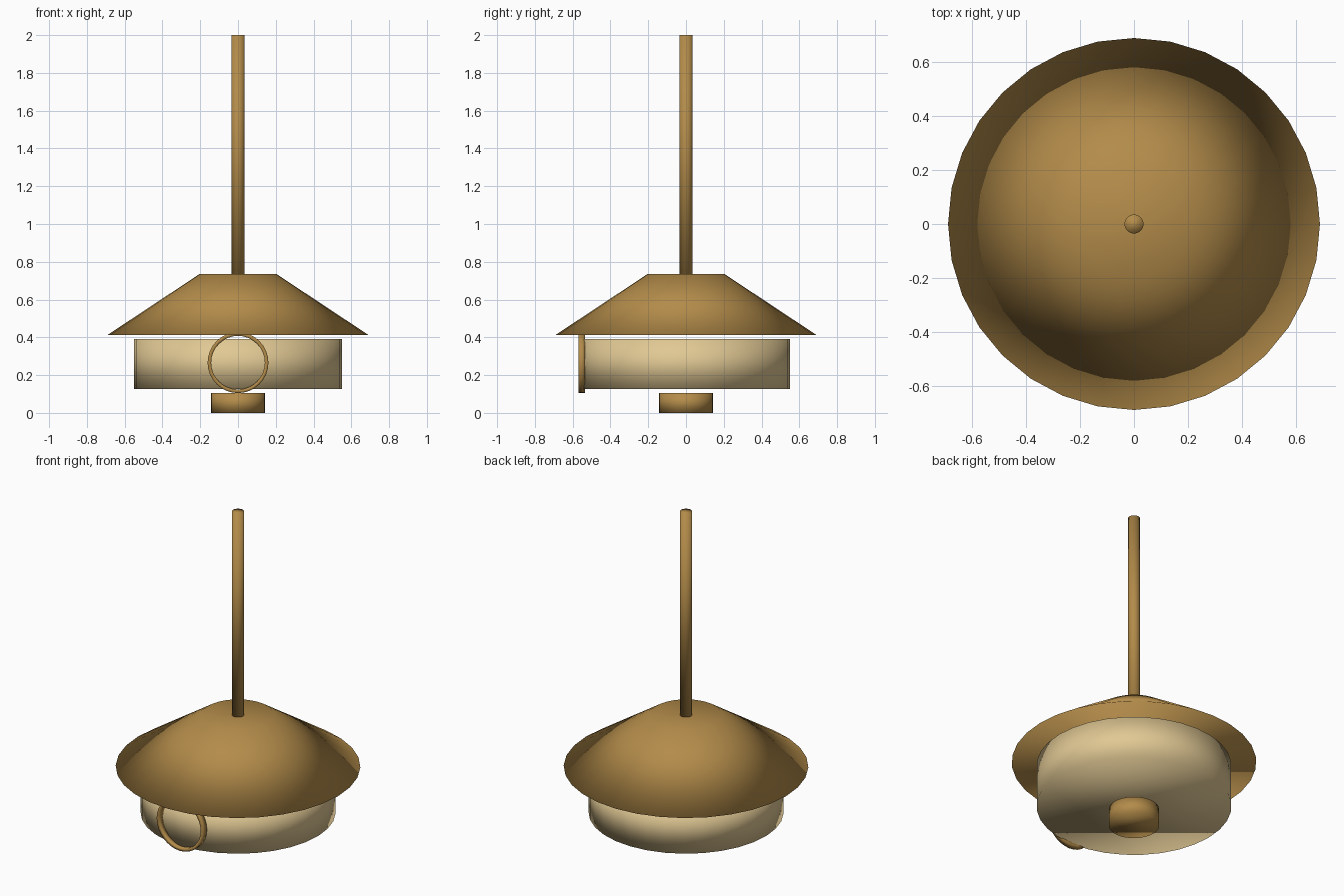
import bpy, bmesh, math
from mathutils import Matrix

if "Cube" in bpy.data.objects:
    bpy.data.objects.remove(bpy.data.objects["Cube"])

SIDES = 32


def material(name, rgb):
    m = bpy.data.materials.new(name)
    m.diffuse_color = (*rgb, 1.0)
    m.use_nodes = True
    m.node_tree.nodes["Principled BSDF"].inputs["Base Color"].default_value = m.diffuse_color
    return m


brass = material("brass", (0.45, 0.26, 0.068))
cream = material("cream_glass", (0.75, 0.58, 0.295))


def finish(bm, name, mat):
    bmesh.ops.recalc_face_normals(bm, faces=bm.faces)
    for f in bm.faces:
        f.smooth = True
    me = bpy.data.meshes.new(name)
    bm.to_mesh(me)
    bm.free()
    me.materials.append(mat)
    ob = bpy.data.objects.new(name, me)
    bpy.context.collection.objects.link(ob)
    return ob


def frustum(name, r_low, r_high, z0, z1, mat):
    """Closed upright cylinder or cone slice, smooth all over."""
    bm = bmesh.new()
    bmesh.ops.create_cone(bm, cap_ends=True, cap_tris=False, segments=SIDES,
                          radius1=r_low, radius2=r_high, depth=z1 - z0,
                          matrix=Matrix.Translation((0, 0, (z0 + z1) / 2)))
    return finish(bm, name, mat)


def band(name, r_out, r_in, y0, y1, zc, mat):
    """Open ring with a rectangular section, facing the front."""
    bm = bmesh.new()
    section = [(r_out, y0), (r_out, y1), (r_in, y1), (r_in, y0)]
    loops = []
    for i in range(SIDES):
        a = 2 * math.pi * i / SIDES
        loops.append([bm.verts.new((r * math.cos(a), y, zc + r * math.sin(a)))
                      for r, y in section])
    for i in range(SIDES):
        a, b = loops[i], loops[(i + 1) % SIDES]
        for k in range(4):
            n = (k + 1) % 4
            bm.faces.new((a[k], a[n], b[n], b[k]))
    return finish(bm, name, mat)


# hanging rod
frustum("rod", 0.035, 0.035, 0.735, 2.0, brass)
# conical shade
frustum("shade", 0.69, 0.204, 0.413, 0.735, brass)
# light drum under the shade
frustum("drum", 0.55, 0.55, 0.126, 0.391, cream)
# bottom knob
frustum("knob", 0.142, 0.142, 0.0, 0.106, brass)
# round trim on the front of the drum
band("front_ring", 0.161, 0.142, -0.57, -0.535, 0.266, brass)
